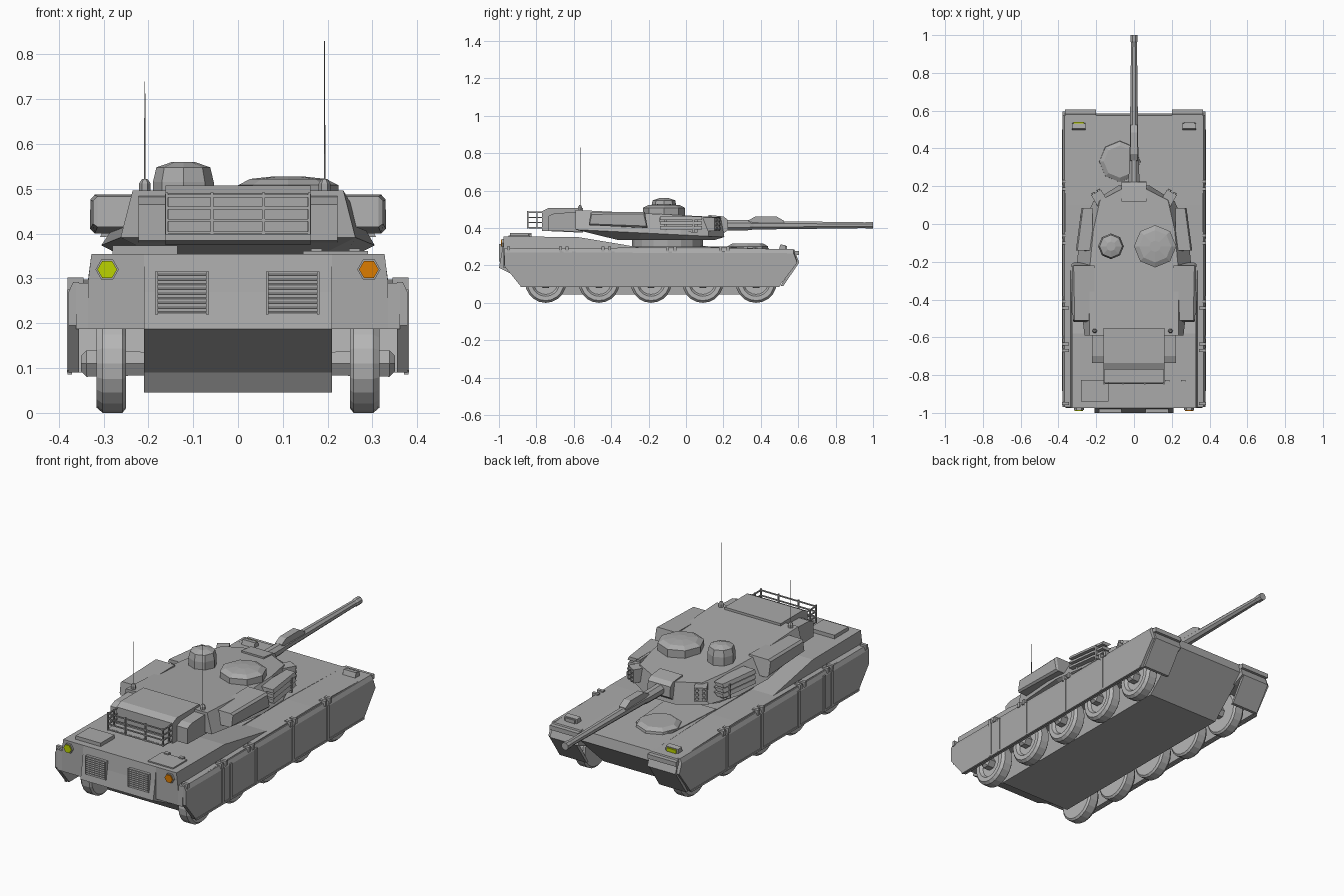
import bpy, bmesh, math
from mathutils import Vector

if "Cube" in bpy.data.objects:
    bpy.data.objects.remove(bpy.data.objects["Cube"])


def material(name, rgb):
    m = bpy.data.materials.new(name)
    m.diffuse_color = (*rgb, 1)
    m.use_nodes = True
    m.node_tree.nodes["Principled BSDF"].inputs["Base Color"].default_value = m.diffuse_color
    return m


GREY = material("armour grey", (0.40, 0.40, 0.40))
WHEEL = material("wheel light grey", (0.47, 0.47, 0.47))
YELLOW = material("lamp yellow", (0.50, 0.65, 0.0))
ORANGE = material("lamp orange", (0.72, 0.20, 0.0))


def loft(name, rings, mat=GREY, mirror=False):
    """Closed solid through a list of rings with equal point counts."""
    bm = bmesh.new()
    vs = [[bm.verts.new(p) for p in r] for r in rings]
    n = len(vs[0])
    for a, b in zip(vs, vs[1:]):
        for i in range(n):
            j = (i + 1) % n
            bm.faces.new((a[i], a[j], b[j], b[i]))
    bm.faces.new(vs[0][::-1])
    bm.faces.new(vs[-1])
    bmesh.ops.recalc_face_normals(bm, faces=bm.faces)
    me = bpy.data.meshes.new(name)
    bm.to_mesh(me)
    bm.free()
    me.materials.append(mat)
    ob = bpy.data.objects.new(name, me)
    bpy.context.collection.objects.link(ob)
    if mirror:
        ob.modifiers.new("mirror", 'MIRROR')
    return ob


def side(name, prof, x0, x1, mirror=False, mat=GREY):
    """Side profile (y, z) extruded along x."""
    return loft(name, [[(x, y, z) for y, z in prof] for x in (x0, x1)], mat, mirror)


def box(name, x, y, z, mirror=False, mat=GREY):
    return side(name, [(y[0], z[0]), (y[1], z[0]), (y[1], z[1]), (y[0], z[1])], x[0], x[1], mirror, mat)


def turned(name, c, axis, steps, n, mat=GREY, phase=0.0, mirror=False):
    """Round part on an axis; steps are (distance along the axis, radius)."""
    k = "xyz".index(axis)
    u, v = (k + 1) % 3, (k + 2) % 3
    rings = []
    for d, r in steps:
        ring = []
        for i in range(n):
            t = phase + 2 * math.pi * i / n
            p = Vector(c)
            p[k] += d
            p[u] += r * math.cos(t)
            p[v] += r * math.sin(t)
            ring.append(p)
        rings.append(ring)
    return loft(name, rings, mat, mirror)


# hull: central tub, raised engine deck, sponsons over the wheels
side("hull_tub", [(-.975, .355), (-.985, .27), (-1, .187), (-.80, .09), (-.77, .045), (.38, .045),
                  (.585, .235), (.575, .285), (.1, .30), (-.3, .30), (-.6, .352)], -.21, .21)
loft("engine_deck", [[(-x, y, z), (x, y, z), (x, y2, z2), (-x, y2, z2)] for x, y, z, y2, z2 in
                     [(.335, -.975, .187, -.24, .187), (.335, -.975, .29, -.24, .295),
                      (.327, -.975, .355, -.58, .352)]])
side("sponson", [(-.975, .187), (.54, .187), (.605, .215), (.58, .285), (.1, .298), (-.97, .29)],
     .20, .362, True)
side("front_mud_flap", [(.605, .215), (.52, .09), (.505, .09), (.585, .215)], .21, .365, True)
box("front_fender", (.20, .365), (.565, .605), (.255, .278), True)

# side skirts with ribs and top clamps
sk = [(-.97, .27), (-.97, .195), (-.885, .09), (.5, .09), (.595, .215), (.575, .265)]
loft("side_skirt", [[(.355, y, z + (.022 if z > .25 else 0)) for y, z in sk],
                    [(.368, y, z + (.022 if z > .25 else 0)) for y, z in sk],
                    [(.378, y, z) for y, z in sk]], GREY, True)
for y in (-.665, -.60, -.39, -.085, .2):
    box("skirt_rib", (.37, .382), (y - .009, y + .009), (.09, .275), True)
for y in (-.95, -.67, -.635, -.445, -.41, -.10, -.06, .185, .225):
    box("skirt_clamp", (.345, .38), (y - .008, y + .008), (.275, .302), True)
box("skirt_lower_rim", (.37, .381), (-.885, .5), (.086, .096), True)

# road wheels with hubs and axles
for y in (-.75, -.465, -.187, .09, .375):
    turned("road_wheel", (0, y, .11), 'x', [(.25, .10), (.258, .11), (.302, .11), (.316, .098), (.316, .075),
                                            (.30, .065)], 20, WHEEL, 0.0, True)
    turned("wheel_hub", (0, y, .11), 'x', [(.20, .03), (.338, .034), (.350, .02)], 6, GREY, 0.0, True)

# rear plate: louvred vents and lamps
for sx in (-.125, .122):
    box("vent_back", (sx - .058, sx + .058), (-.994, -.96), (.22, .315))
    for i in range(9):
        z = .226 + i * .0104
        side("vent_slat", [(-1.0, z - .003), (-.985, z - .001), (-.985, z + .005)], sx - .054, sx + .054)
    for e in (-.057, .057):
        box("vent_frame", (sx + e - .003, sx + e + .003), (-.9995, -.98), (.22, .315))
for x, m in ((-.292, YELLOW), (.292, ORANGE)):
    # axis y rings run in (z, x), so phase 30 degrees puts corners left and right
    turned("tail_lamp_rim", (x, 0, .32), 'y', [(-.985, .026), (-.96, .026)], 6, GREY, math.pi / 6)
    turned("tail_lamp", (x, 0, .32), 'y', [(-.99, .022), (-.97, .022)], 6, m, math.pi / 6)

# deck hatches
box("deck_box", (-.28, -.135), (-.94, -.825), (.34, .373))
box("deck_hatch", (.145, .29), (-.95, -.835), (.34, .361))
for x in (.175, .26):
    box("hatch_hinge", (x - .012, x + .012), (-.845, -.825), (.35, .367))

# headlamps on the fenders
for s in (-1, 1):
    x = .292 * s
    side("headlamp", [(.495, .28), (.535, .275), (.532, .308), (.505, .312)], x - .036, x + .036)
    box("headlamp_glass", (x - .027, x + .027), (.53, .540), (.282, .304), mat=YELLOW if s < 0 else GREY)

# driver's hatch on a sloping base
loft("driver_base", [[(-.21, .05, z), (.05, .05, z), (.03, .37, z - .007), (-.03, .42, z - .009),
                      (-.12, .42, z - .009), (-.18, .37, z - .007)] for z in (.27, .304)])
turned("driver_hatch", (-.075, .33, 0), 'z', [(.28, .112), (.302, .108), (.316, .085)], 8)

# turret shell: underside, widest belt and roof
turned("turret_ring", (0, -.1, 0), 'z', [(.27, .19), (.34, .19)], 16)


def turret_ring(half, z):
    pts = half + [(-x, y) for x, y in reversed(half)]
    return [(x, y, z(y)) for x, y in pts]


loft("turret", [
    turret_ring([(.07, .15), (.16, .10), (.22, .0), (.23, -.25), (.15, -.36)], lambda y: .335),
    turret_ring([(.08, .205), (.215, .12), (.285, -.03), (.305, -.24), (.262, -.59)],
                lambda y: .352 + (.2 - y) * .05),
    turret_ring([(.065, .185), (.18, .125), (.215, -.03), (.235, -.24), (.235, -.59)],
                lambda y: .458 + (.185 - y) * .05)])

# gun: mantlet, barrel and sight housing
side("mantlet", [(.12, .37), (.20, .37), (.225, .39), (.222, .445), (.20, .462), (.12, .47)], -.065, .065)
turned("gun_barrel", (0, 0, .415), 'y', [(.2, .031), (.34, .029), (.36, .025), (.96, .017), (.965, .02),
                                         (1.0, .02)], 8, GREY, math.pi / 8)
side("barrel_housing", [(.33, .42), (.335, .442), (.37, .461), (.485, .461), (.525, .438), (.525, .42)], -.019, .019)

# roof cupolas
turned("large_cupola", (.112, -.118, 0), 'z', [(.46, .112), (.508, .112), (.522, .085), (.528, .03)], 8)
turned("small_cupola", (-.122, -.118, 0), 'z', [(.46, .068), (.515, .068), (.548, .06), (.56, .025)], 8)

# smoke launcher banks and front sights
side("launcher_back", [(-.145, .39), (.06, .375), (.065, .45), (-.14, .46)], .22, .262, True)
for i in range(3):
    z = .392 + i * .026
    loft("launcher_slat", [[(.24, y, z), (xo, y, z), (xo - .008, y, z + .018), (.22, y, z + .018)]
                           for y, xo in ((-.14, .308), (.085, .278))], GREY, True)
for y in (-.11, .04):
    box("launcher_bracket", (.25, .285), (y - .006, y + .006), (.375, .45), True)
for s in (-1, 1):
    d = Vector((.5 * s, .866, 0))            # facing of the corner block
    t = Vector((d.y, -d.x, 0))
    c = Vector((.185 * s, .14, .42))
    loft("corner_launcher", [[c + d * a + t * u + Vector((0, 0, w)) for u, w in
                              ((-.03, -.035), (.03, -.035), (.03, .035), (-.03, .035))] for a in (-.05, .032)])
    for u in (-.016, .016):
        for w in (-.022, 0, .022):
            p = c + t * u + Vector((0, 0, w))
            loft("launcher_tube", [[p + d * a + t * (.009 * math.cos(k)) + Vector((0, 0, .009 * math.sin(k)))
                                    for k in [math.tau * i / 6 for i in range(6)]] for a in (0, .04)])

# turret side stowage
bx = [(-.52, .415), (-.51, .483), (-.22, .487), (-.205, .40)]
loft("side_stowage", [[(.21, y, z) for y, z in bx],
                      [(.318 + .03 * (y + .3) / 1.5, y, z) for y, z in bx],
                      [(.328 + .03 * (y + .3) / 1.5, y * .96 - .015, .443 + (z - .443) * .75) for y, z in bx]],
     GREY, True)

# bustle, its side boxes and the stowage basket
side("bustle", [(-.55, .375), (-.55, .507), (-.735, .507), (-.77, .49), (-.77, .385)], -.162, .162)
side("bustle_side_box", [(-.55, .38), (-.55, .485), (-.70, .48), (-.735, .465), (-.735, .385)], .15, .222, True)
box("basket_floor", (-.16, .16), (-.84, -.76), (.398, .405))
for z in (.402, .43, .457, .484):
    box("basket_rail", (-.162, .162), (-.847, -.841), (z - .003, z + .003))
    box("basket_side_rail", (.156, .162), (-.845, -.76), (z - .003, z + .003), True)
for x in (-.159, -.058, .057, .159):
    box("basket_post", (x - .003, x + .003), (-.849, -.842), (.398, .492))
box("basket_side_post", (.155, .163), (-.80, -.793), (.398, .488), True)

# whip aerials
for x, top in ((-.208, .74), (.193, .83)):
    turned("aerial_base", (x, -.566, 0), 'z', [(.48, .013), (.512, .013), (.522, .006)], 6)
    turned("aerial", (x, -.566, 0), 'z', [(.51, .002), (.62, .0018), (top, .0008)], 5)
